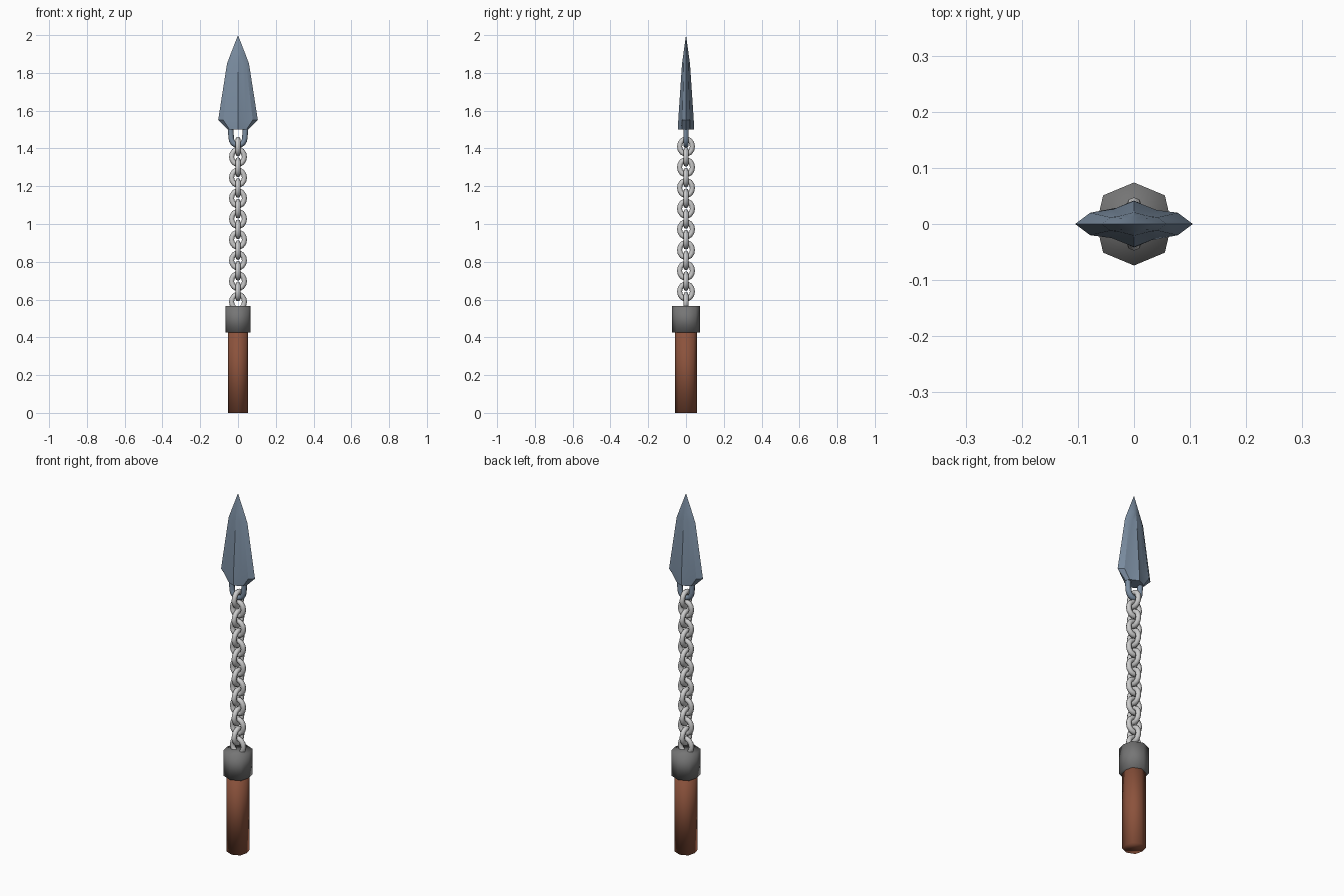
import bpy, bmesh, math
from mathutils import Vector

if "Cube" in bpy.data.objects:
    bpy.data.objects.remove(bpy.data.objects["Cube"])


def material(name, col):
    m = bpy.data.materials.new(name)
    m.diffuse_color = (*col, 1)
    m.use_nodes = True
    m.node_tree.nodes["Principled BSDF"].inputs["Base Color"].default_value = m.diffuse_color
    return m


STEEL = material("blue steel", (0.20, 0.27, 0.36))
CHAIN = material("pale chain metal", (0.60, 0.60, 0.60))
IRON = material("grey iron", (0.18, 0.18, 0.18))
WOOD = material("red brown wood", (0.26, 0.085, 0.045))


def loft(name, rings, mat, angle=None):
    """Skin a stack of equal-length vertex rings, capping both ends."""
    bm = bmesh.new()
    vs = [[bm.verts.new(p) for p in r] for r in rings]
    n = len(rings[0])
    for a, b in zip(vs, vs[1:]):
        for i in range(n):
            j = (i + 1) % n
            bm.faces.new((a[i], a[j], b[j], b[i]))
    bm.faces.new(vs[0][::-1])
    bm.faces.new(vs[-1])
    bmesh.ops.remove_doubles(bm, verts=bm.verts, dist=0.0003)
    bmesh.ops.recalc_face_normals(bm, faces=bm.faces)
    return finish(bm, name, mat, angle)


def finish(bm, name, mat, angle=None):
    me = bpy.data.meshes.new(name)
    bm.to_mesh(me)
    bm.free()
    me.materials.append(mat)
    for p in me.polygons:
        p.use_smooth = True
    ob = bpy.data.objects.new(name, me)
    bpy.context.collection.objects.link(ob)
    if angle:
        bpy.ops.object.select_all(action='DESELECT')
        ob.select_set(True)
        bpy.context.view_layer.objects.active = ob
        bpy.ops.object.shade_smooth_by_angle(angle=math.radians(angle))
    return ob


def tube(name, path, r, mat, closed, side, sides=8):
    """Sweep a round section along a planar path; side is the plane normal."""
    bm = bmesh.new()
    side = Vector(side)
    n = len(path)
    path = [Vector(p) for p in path]
    rings = []
    for i, p in enumerate(path):
        a = path[i - 1] if closed or i else p
        b = path[(i + 1) % n] if closed or i < n - 1 else p
        out = (b - a).normalized().cross(side)
        rings.append([bm.verts.new(p + r * (math.cos(t) * out + math.sin(t) * side))
                      for t in (2 * math.pi * k / sides for k in range(sides))])
    for i in range(n if closed else n - 1):
        a, b = rings[i], rings[(i + 1) % n]
        for k in range(sides):
            m = (k + 1) % sides
            bm.faces.new((a[k], a[m], b[m], b[k]))
    bmesh.ops.recalc_face_normals(bm, faces=bm.faces)
    return finish(bm, name, mat)


# Handle and collar: eight-sided, slightly deeper than wide
OCT = [(0, .074), (.055, .051), (.067, 0), (.055, -.051),
       (0, -.074), (-.055, -.051), (-.067, 0), (-.055, .051)]


def prism(name, z0, z1, s, mat):
    loft(name, [[(x * s, y * s, z) for x, y in OCT] for z in (z0, z1)], mat)


prism("handle", 0, 0.45, 0.78, WOOD)
prism("handle_collar", 0.425, 0.565, 1.0, IRON)

# Chain: oval links, every second one turned a quarter
for i in range(16):
    z = 1.41 - i * 0.0548
    pts = []
    for k in range(14):
        t = 2 * math.pi * k / 14
        u, v = 0.034 * math.cos(t), z + 0.040 * math.sin(t)
        pts.append((u, 0, v) if i % 2 else (0, u, v))
    tube(f"chain_link_{i + 1}", pts, 0.0135, CHAIN, True,
         (0, 1, 0) if i % 2 else (1, 0, 0))

# Blade: height, edge half-width, bevel x, bevel y, middle x, middle y, ridge y
SECTIONS = [(1.500, .055, .045, .020, .025, .030, .042),
            (1.550, .105, .078, .020, .040, .025, .041),
            (1.850, .058, .042, .012, .022, .015, .021),
            (1.900, .039, .018, .010, .009, .012, .014),
            (2.000, 0, 0, 0, 0, 0, 0)]
rings = []
for z, w, bx, by, mx, my, t in SECTIONS:
    half = [(w, 0), (bx, by), (mx, my), (0, t), (-mx, my), (-bx, by)]
    rings.append([(x, y, z) for x, y in half] + [(-x, -y, z) for x, y in half])
# the last ring merges into the point
bm_rings = rings[:-1] + [[(0, 0, 2.0 + 1e-6 * k) for k in range(12)]]


def blade():
    bm = bmesh.new()
    vs = [[bm.verts.new(p) for p in r] for r in bm_rings[:-1]]
    tip = bm.verts.new((0, 0, 2))
    for a, b in zip(vs, vs[1:]):
        for i in range(12):
            j = (i + 1) % 12
            bm.faces.new((a[i], a[j], b[j], b[i]))
    for i in range(12):
        bm.faces.new((vs[-1][i], vs[-1][(i + 1) % 12], tip))
    bm.faces.new(vs[0][::-1])
    bmesh.ops.recalc_face_normals(bm, faces=bm.faces)
    finish(bm, "blade", STEEL, 28)


blade()

# Eye under the blade that holds the top link
eye = [(.040, 0, 1.52), (.037, 0, 1.47)]
eye += [(.036 * math.cos(t), 0, 1.455 - .038 * math.sin(t))
        for t in (math.pi * k / 8 for k in range(9))]
eye += [(-.037, 0, 1.47), (-.040, 0, 1.52)]
tube("blade_eye", eye, 0.0145, STEEL, False, (0, 1, 0))
